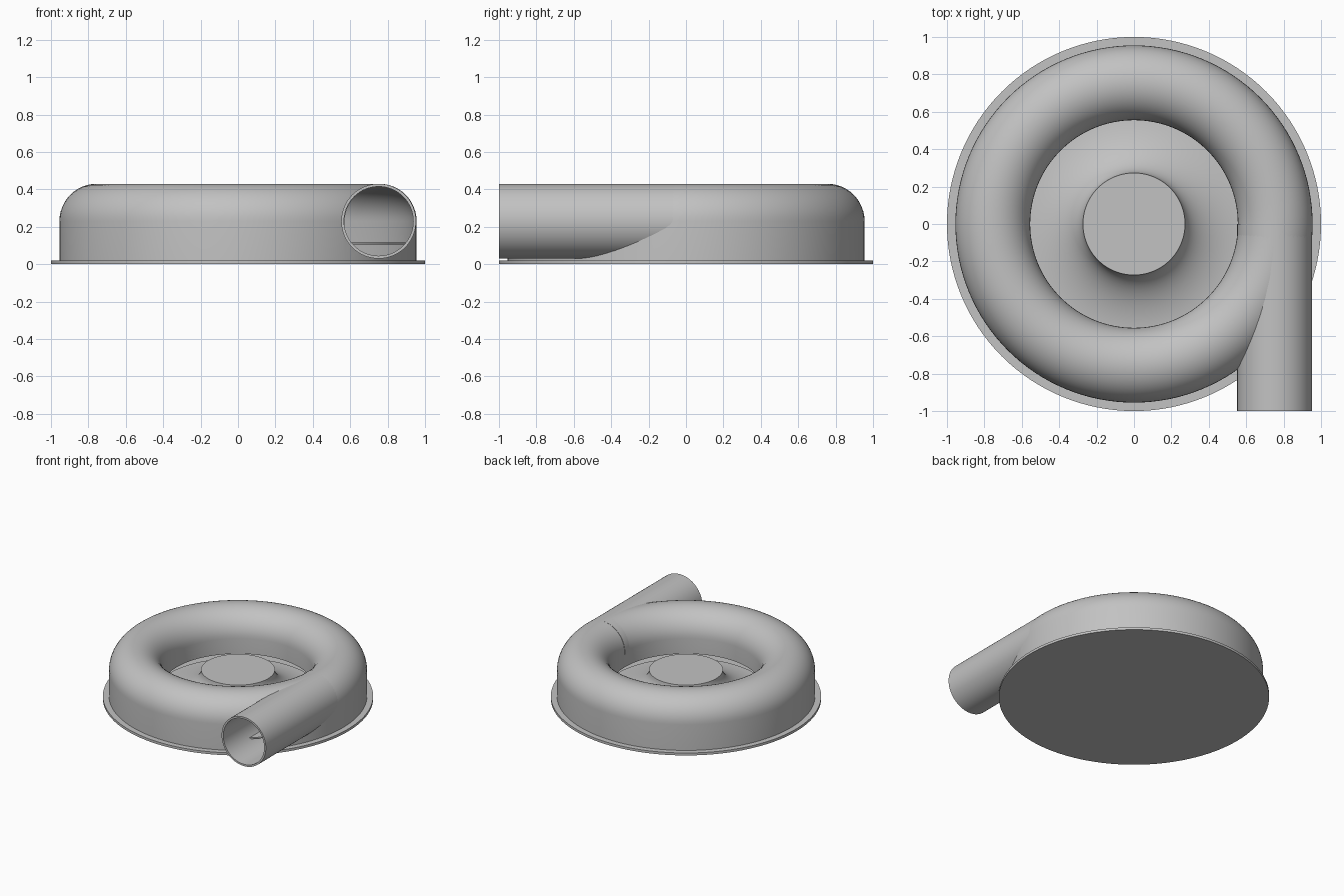
import bpy, bmesh
from math import sin, cos, pi, radians
from mathutils import Matrix, Vector

cube = bpy.data.objects.get("Cube")
if cube:
    bpy.data.objects.remove(cube, do_unlink=True)

# Single metal colour
GREY = (0.54, 0.54, 0.54, 1)
metal = bpy.data.materials.new("plain grey metal")
metal.use_nodes = True
metal.diffuse_color = GREY
metal.node_tree.nodes["Principled BSDF"].inputs["Base Color"].default_value = GREY


def smooth(obj):
    bpy.ops.object.select_all(action='DESELECT')
    obj.select_set(True)
    bpy.context.view_layer.objects.active = obj
    bpy.ops.object.shade_smooth_by_angle(angle=radians(30))


def lathe(name, profile, closed=True, steps=128, matrix=Matrix()):
    """Revolve a (radius, height) profile about the z axis."""
    bm = bmesh.new()
    verts = [bm.verts.new((r, 0, z)) for r, z in profile]
    edges = [bm.edges.new(pair) for pair in zip(verts, verts[1:])]
    if closed:
        edges.append(bm.edges.new((verts[-1], verts[0])))
    bmesh.ops.spin(bm, geom=verts + edges, cent=(0, 0, 0), axis=(0, 0, 1),
                   angle=2 * pi, steps=steps, use_duplicate=False)
    bmesh.ops.remove_doubles(bm, verts=bm.verts, dist=0.0001)
    bmesh.ops.recalc_face_normals(bm, faces=bm.faces)
    mesh = bpy.data.meshes.new(name)
    bm.to_mesh(mesh)
    bm.free()
    mesh.transform(matrix)
    mesh.materials.append(metal)
    obj = bpy.data.objects.new(name, mesh)
    bpy.context.collection.objects.link(obj)
    smooth(obj)
    return obj


def arc(radius, start, end, count=24):
    """Arc points around the centre of the ring tube."""
    angles = [start + (end - start) * i / count for i in range(count + 1)]
    return [(RING + radius * cos(a), AXIS + radius * sin(a)) for a in angles]


RING, AXIS = 0.755, 0.23      # tube centre radius and height
TUBE, BORE = 0.2, 0.185       # outer and inner tube radius
BASE, LIP = 0.02, 0.115       # base top and inlet lip height

# Round base flange
lathe("base_flange", [(0, 0), (1, 0), (1, BASE), (0, BASE)], closed=False)

# Ring shaped housing shell, open to the inside underneath
housing = lathe("housing", [(RING + TUBE, BASE)] + arc(TUBE, 0, pi)
                + [(RING - TUBE, LIP), (RING - BORE, LIP)]
                + arc(BORE, pi, 0) + [(RING + BORE, BASE)])

# Flat plate closing the underside of the ring channel
lathe("diffuser_plate", [(RING - TUBE, LIP - 0.01), (RING + BORE, LIP - 0.01),
                         (RING + BORE, LIP), (RING - TUBE, LIP)])

# Central hub with a concave flare down to the base
flare = [(0.62 - 0.347 * sin(a), 0.235 - 0.195 * cos(a))
         for a in (pi / 2 * i / 16 for i in range(17))]
lathe("hub", [(0, BASE), (0.62, BASE)] + flare + [(0, 0.235)], closed=False)

# Straight outlet pipe, leaving the ring at a tangent towards the front
along_y = Matrix.Translation(Vector((RING - 0.003, 0, AXIS))) @ Matrix.Rotation(pi / 2, 4, 'X')
lathe("outlet_pipe", [(BORE, 0), (TUBE, 0), (TUBE, 1), (BORE, 1)],
      steps=64, matrix=along_y)

# Open the housing wall where the pipe joins
cutter = lathe("pipe_cutter", [(0, 0), (BORE, 0), (BORE, 1.1), (0, 1.1)],
               closed=False, steps=64, matrix=along_y)
cut = housing.modifiers.new("pipe opening", 'BOOLEAN')
cut.operation = 'DIFFERENCE'
cut.solver = 'EXACT'
cut.object = cutter
bpy.context.view_layer.objects.active = housing
bpy.ops.object.modifier_apply(modifier=cut.name)
bpy.data.objects.remove(cutter, do_unlink=True)
smooth(housing)
